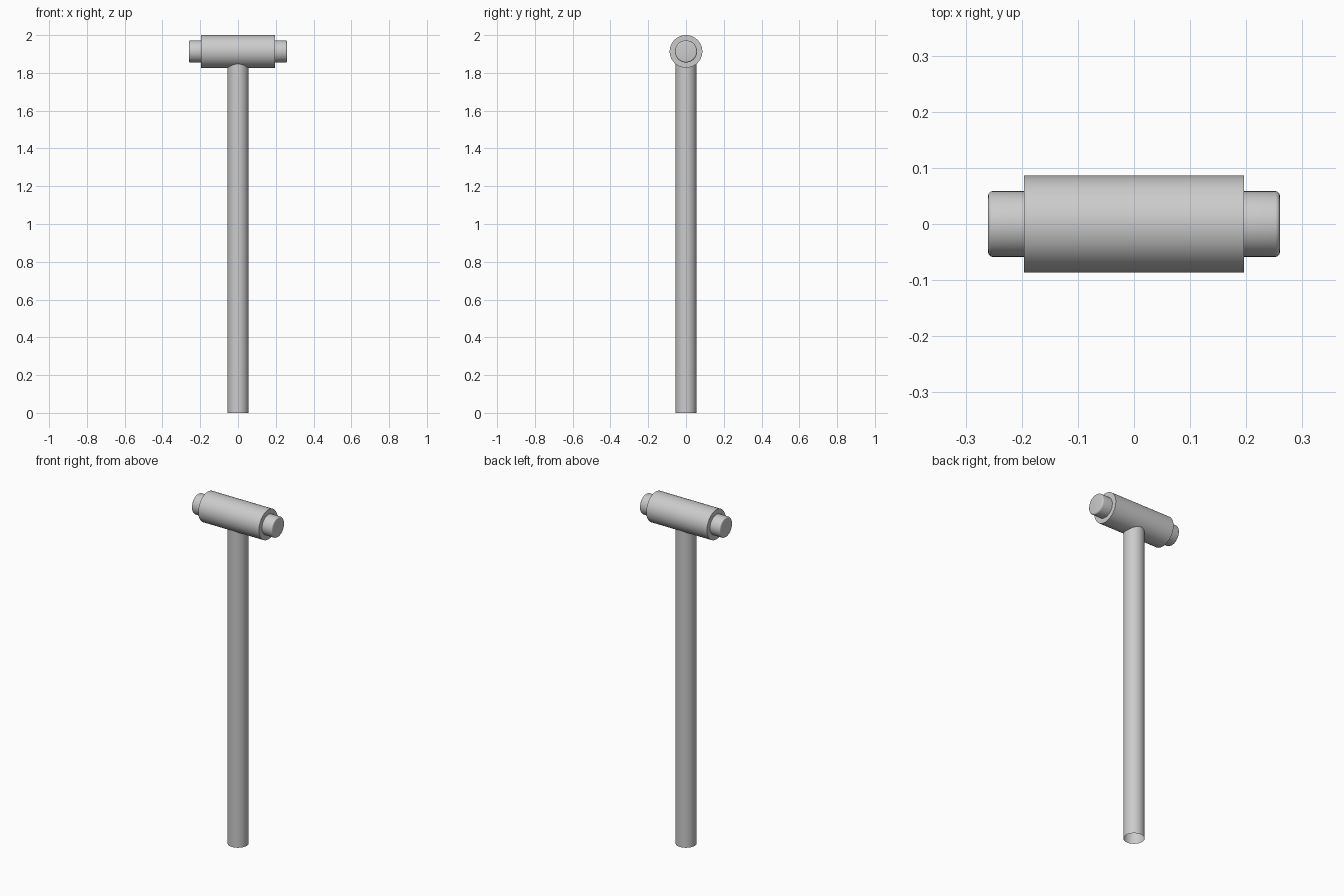
import bpy, bmesh, math
from mathutils import Matrix, Vector

if "Cube" in bpy.data.objects:
    bpy.data.objects.remove(bpy.data.objects["Cube"])

HEAD_Z = 1.9135


def lathe(name, profile, matrix, sides=48):
    """Spin a (radius, height) profile around z, then place it with a matrix."""
    bm = bmesh.new()
    verts = [bm.verts.new((r, 0, h)) for r, h in profile]
    edges = [bm.edges.new(pair) for pair in zip(verts, verts[1:])]
    bmesh.ops.spin(bm, geom=verts + edges, cent=(0, 0, 0), axis=(0, 0, 1),
                   angle=math.tau, steps=sides, use_duplicate=False)
    bmesh.ops.remove_doubles(bm, verts=bm.verts, dist=1e-5)
    bmesh.ops.recalc_face_normals(bm, faces=bm.faces)
    bm.transform(matrix)
    mesh = bpy.data.meshes.new(name)
    bm.to_mesh(mesh)
    bm.free()
    obj = bpy.data.objects.new(name, mesh)
    bpy.context.collection.objects.link(obj)
    bpy.ops.object.select_all(action='DESELECT')
    obj.select_set(True)
    bpy.context.view_layer.objects.active = obj
    bpy.ops.object.shade_smooth_by_angle(angle=math.radians(35))
    return obj


def along_x(sign):
    return Matrix.Translation((0, 0, HEAD_Z)) @ Matrix.Rotation(sign * math.pi / 2, 4, 'Y')


# Thick barrel of the head
lathe("head_barrel", [(0, -0.196), (0.0865, -0.196), (0.0865, 0.196), (0, 0.196)], along_x(1))

# Striking faces with softened rims
for side, sign in (("left", -1), ("right", 1)):
    rim = [(0.0505 + 0.008 * math.cos(a), 0.252 + 0.008 * math.sin(a))
           for a in (i * math.pi / 8 for i in range(5))]
    lathe("striking_face_" + side, [(0.0585, 0.19)] + rim + [(0, 0.26)], along_x(sign))

# Long straight handle, open at the foot, top buried in the head
handle = lathe("handle", [(0.0555, 0), (0.0555, 1.87)], Matrix.Identity(4))
